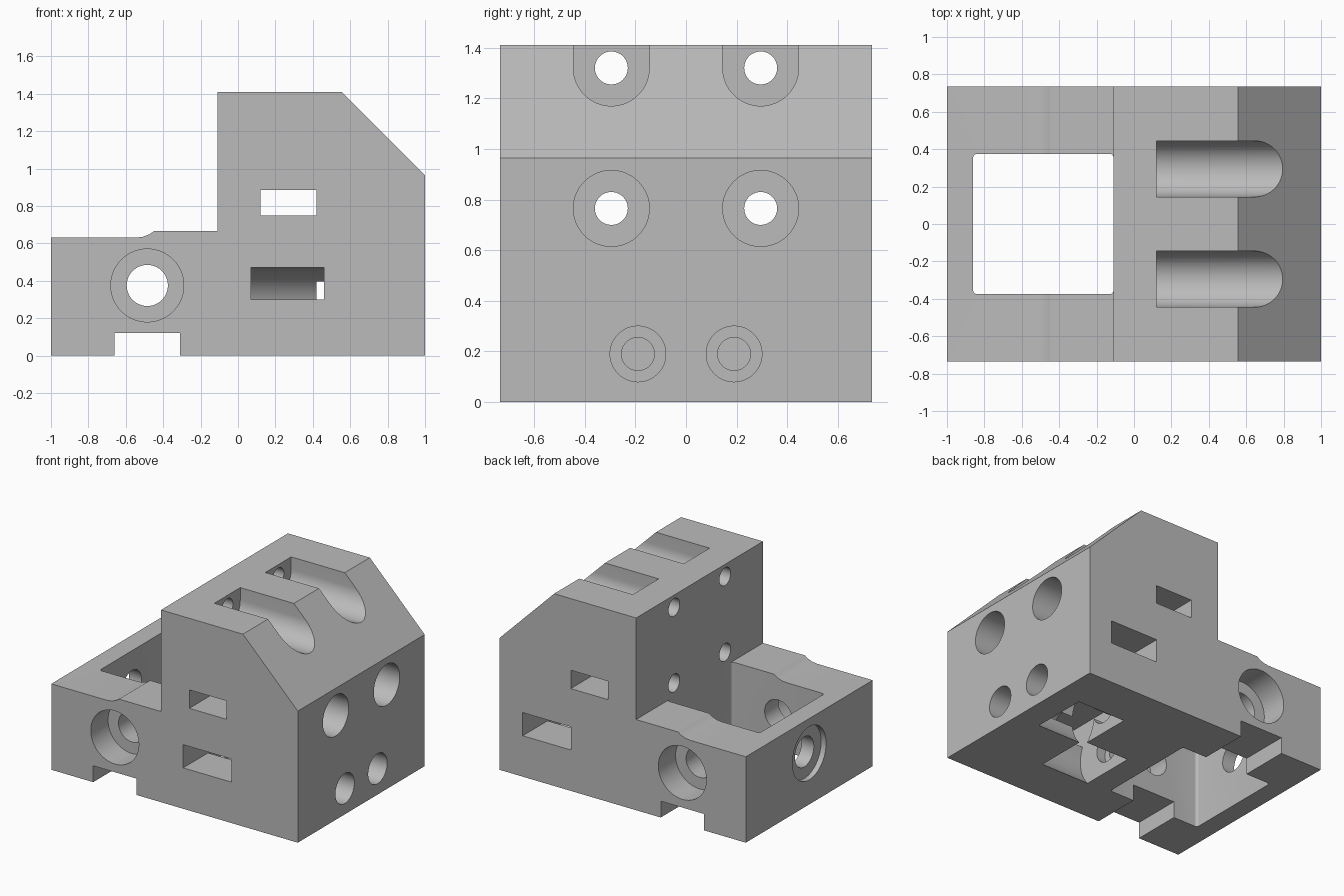
import bpy, bmesh
from math import sin, cos, pi, asin, radians
from mathutils import Vector

if "Cube" in bpy.data.objects:
    bpy.data.objects.remove(bpy.data.objects["Cube"])

# where the two profile coordinates and the depth go, per extrusion axis
PLACE = {
    "x": lambda u, v, d: Vector((d, u, v)),
    "y": lambda u, v, d: Vector((u, d, v)),
    "z": lambda u, v, d: Vector((u, v, d)),
}


def prism(name, points, axis, start, end):
    """Extrude a flat outline along one axis."""
    bm = bmesh.new()
    place = PLACE[axis]
    a = [bm.verts.new(place(u, v, start)) for u, v in points]
    b = [bm.verts.new(place(u, v, end)) for u, v in points]
    bm.faces.new(a)
    bm.faces.new(b)
    n = len(points)
    for i in range(n):
        j = (i + 1) % n
        bm.faces.new((a[i], a[j], b[j], b[i]))
    bmesh.ops.recalc_face_normals(bm, faces=bm.faces)
    mesh = bpy.data.meshes.new(name)
    bm.to_mesh(mesh)
    bm.free()
    obj = bpy.data.objects.new(name, mesh)
    bpy.context.scene.collection.objects.link(obj)
    return obj


def arc(u, v, r, a0, a1, n):
    return [(u + r * cos(a0 + (a1 - a0) * i / n),
             v + r * sin(a0 + (a1 - a0) * i / n)) for i in range(n + 1)]


def rect(u0, u1, v0, v1):
    return [(u0, v0), (u1, v0), (u1, v1), (u0, v1)]


cutters = []


def cut(points, axis, start, end):
    cutters.append(prism("cutter", points, axis, start, end))


def bore(u, v, r, axis, start, end):
    cut(arc(u, v, r, 0, 2 * pi, 64)[:-1], axis, start, end)


# Stepped body with a chamfered top, a foot channel and a curved step
W = 0.735
profile = [(-1, 0), (-0.66, 0), (-0.66, 0.12), (-0.31, 0.12), (-0.31, 0),
           (1, 0), (1, 0.965), (0.555, 1.41), (-0.11, 1.41), (-0.11, 0.665),
           (-0.45, 0.665), (-0.475, 0.648), (-0.51, 0.635), (-0.55, 0.63),
           (-1, 0.63)]
body = prism("mount_block", profile, "y", -W, W)

# Open well with slightly rounded corners
r = 0.02
well = []
for k, (u, v) in enumerate([(-0.11, 0.375), (-0.86, 0.375),
                            (-0.86, -0.375), (-0.11, -0.375)]):
    cu = u - r if u > -0.5 else u + r
    cv = v - r if v > 0 else v + r
    well += arc(cu, cv, r, k * pi / 2, (k + 1) * pi / 2, 6)
cut(well, "z", -0.2, 0.8)

# End hole with a shallow recess
bore(0, 0.375, 0.11, "x", -1.1, -0.7)
bore(0, 0.375, 0.195, "x", -1.1, -0.96)

# Cross slot through the tall part
cut(rect(0.12, 0.42, 0.75, 0.885), "y", -1, 1)

for s in (-1, 1):
    # Counterbored side holes into the well
    bore(-0.485, 0.375, 0.11, "y", s * 0.3, s * 0.9)
    bore(-0.485, 0.375, 0.195, "y", s * (W - 0.2), s * 0.9)

    # Counterbored holes through the tall part, the upper ones open on top
    y = s * 0.295
    for z in (0.765, 1.32):
        bore(y, z, 0.065, "x", -0.3, 0.3)
    bore(y, 0.765, 0.15, "x", 0.12, 1.1)
    cut(arc(y, 1.32, 0.15, pi, 2 * pi, 32) + [(y + 0.15, 1.6), (y - 0.15, 1.6)],
        "x", 0.12, 1.1)

    # Low shaft holes
    y = s * 0.19
    bore(y, 0.19, 0.11, "x", 0.0, 1.1)
    bore(y, 0.19, 0.065, "x", -0.3, 0.1)

    # Round chamber open below, joined to a slot in the side wall
    chamber = arc(-0.19, 0.19, 0.28, pi / 2, -pi - asin(0.11 / 0.28), 60)
    chamber += [(-0.9, 0.30), (-0.9, 0.47)]
    x0 = 0.07 if s < 0 else 0.42
    cut([(-s * u, v) for u, v in chamber], "x", x0, x0 + 0.39)

# Apply all cuts
for c in cutters:
    c.hide_render = True
    mod = body.modifiers.new("cut", "BOOLEAN")
    mod.operation = "DIFFERENCE"
    mod.solver = "EXACT"
    mod.object = c
bpy.context.view_layer.update()
deps = bpy.context.evaluated_depsgraph_get()
mesh = bpy.data.meshes.new_from_object(body.evaluated_get(deps))
body.modifiers.clear()
body.data = mesh
for c in cutters:
    bpy.data.objects.remove(c)

# Plain grey material
grey = bpy.data.materials.new("plain_grey")
grey.use_nodes = True
color = (0.5, 0.5, 0.5, 1)
grey.diffuse_color = color
grey.node_tree.nodes["Principled BSDF"].inputs["Base Color"].default_value = color
mesh.materials.clear()
mesh.materials.append(grey)
for p in mesh.polygons:
    p.material_index = 0

bpy.ops.object.select_all(action="DESELECT")
body.select_set(True)
bpy.context.view_layer.objects.active = body
bpy.ops.object.shade_smooth_by_angle(angle=radians(25))
